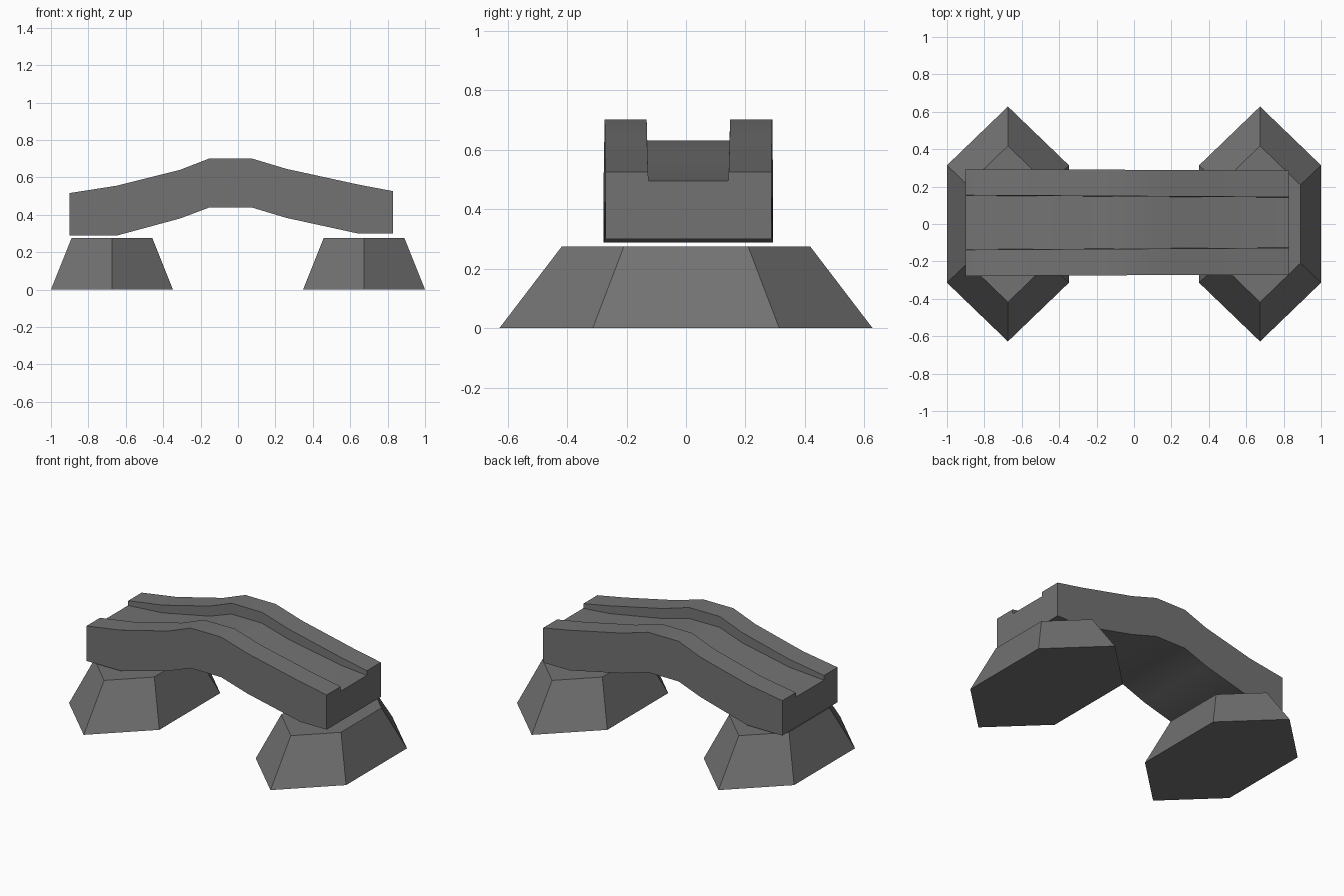
import bpy, bmesh, math

if "Cube" in bpy.data.objects:
    bpy.data.objects.remove(bpy.data.objects["Cube"])

stone = bpy.data.materials.new("dark_stone")
stone.diffuse_color = (0.17, 0.17, 0.17, 1)
stone.use_nodes = True
stone.node_tree.nodes["Principled BSDF"].inputs["Base Color"].default_value = stone.diffuse_color


def make_object(name, bm):
    bmesh.ops.recalc_face_normals(bm, faces=bm.faces)
    mesh = bpy.data.meshes.new(name)
    bm.to_mesh(mesh)
    bm.free()
    mesh.materials.append(stone)
    obj = bpy.data.objects.new(name, mesh)
    bpy.context.collection.objects.link(obj)
    return obj


def loft(name, rings):
    """Join matching rings of points into a closed solid."""
    bm = bmesh.new()
    loops = [[bm.verts.new(p) for p in ring] for ring in rings]
    for a, b in zip(loops, loops[1:]):
        for i in range(len(a)):
            j = (i + 1) % len(a)
            bm.faces.new((a[i], a[j], b[j], b[i]))
    bm.faces.new(loops[0][::-1])
    bm.faces.new(loops[-1])
    return make_object(name, bm)


# Pier footings: tapered hexagons pointed along the stream
HEX = [(0, 1), (1, 0.5), (1, -0.5), (0, -1), (-1, -0.5), (-1, 0.5)]


def hexagon(cx, half_x, half_y, z):
    return [(cx + u * half_x, v * half_y, z) for u, v in HEX]


for side, cx in (("left", -0.674), ("right", 0.674)):
    loft(side + "_pier", [hexagon(cx, 0.326, 0.628, 0),
                          hexagon(cx, 0.216, 0.418, 0.275)])

# Arched deck with a sunken walkway: x, underside z, rim z, walkway depth
STATIONS = [
    (-0.90, 0.288, 0.516, 0.03),
    (-0.65, 0.288, 0.555, 0.05),
    (-0.31, 0.380, 0.640, 0.065),
    (-0.15, 0.440, 0.702, 0.07),
    (0.07, 0.440, 0.702, 0.07),
    (0.26, 0.383, 0.645, 0.065),
    (0.64, 0.300, 0.562, 0.05),
    (0.83, 0.300, 0.526, 0.03),
]


def deck_section(x, bottom, rim, depth):
    t = (x + 0.9) / 1.73
    outer, inner, cy = 0.285 - 0.006 * t, 0.146 - 0.01 * t, 0.008
    floor = rim - depth
    profile = [(-outer, bottom), (outer, bottom), (outer, rim), (inner, rim),
               (inner - 0.002, floor), (0.002 - inner, floor),
               (-inner, rim), (-outer, rim)]
    return [(x, cy + y, z) for y, z in profile]


deck = loft("bridge_deck", [deck_section(*s) for s in STATIONS])
bpy.context.view_layer.objects.active = deck
deck.select_set(True)
bpy.ops.object.shade_smooth_by_angle(angle=math.radians(30))
